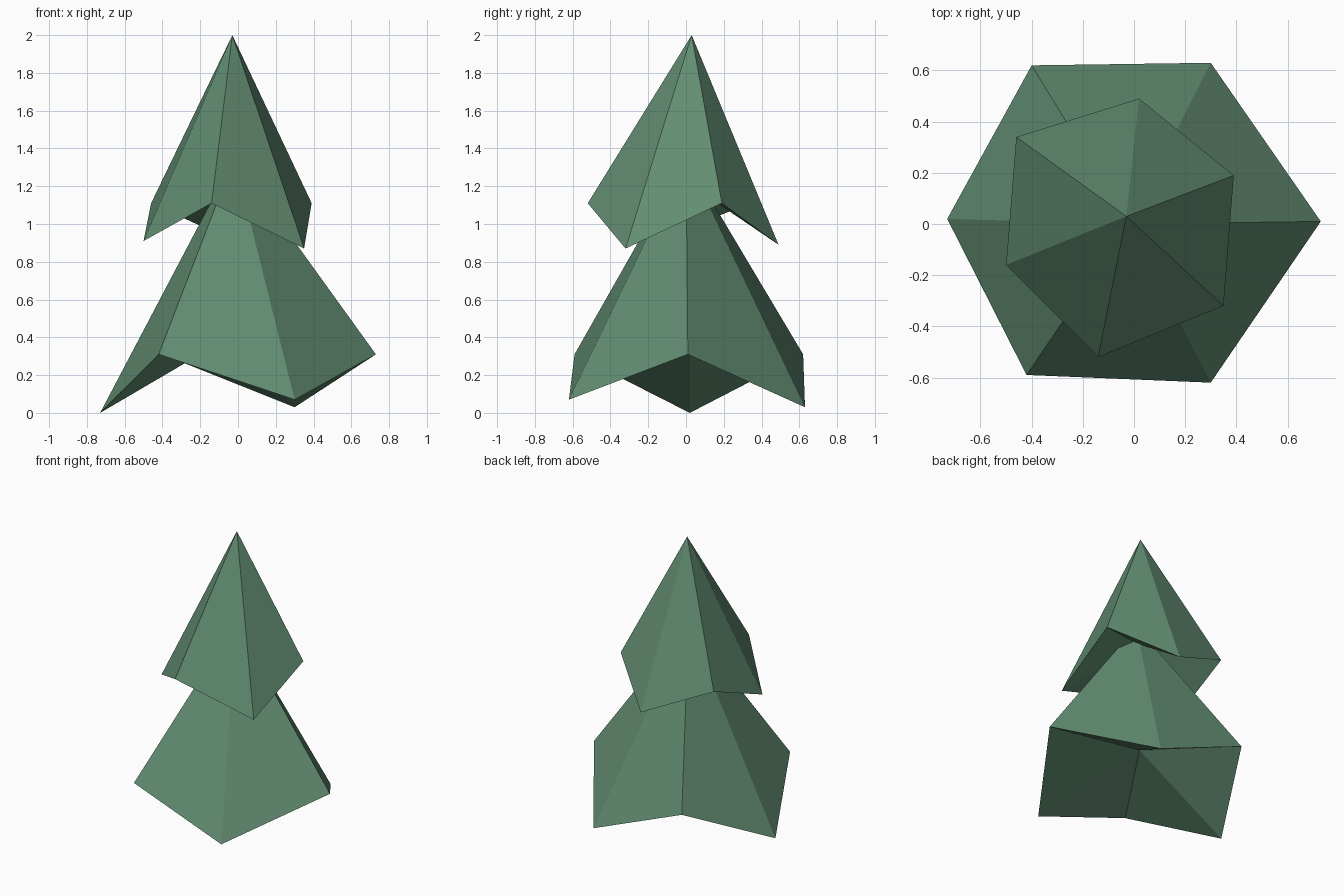
import bpy
import bmesh

default_cube = bpy.data.objects.get("Cube")
if default_cube:
    bpy.data.objects.remove(default_cube, do_unlink=True)

# Single flat foliage colour
foliage = bpy.data.materials.new("foliage_green")
foliage.use_nodes = True
green = (0.125, 0.27, 0.172, 1.0)
foliage.diffuse_color = green
foliage.node_tree.nodes["Principled BSDF"].inputs["Base Color"].default_value = green


def build_tier(name, apex, hollow, rim):
    """Faceted branch tier: a fan up to the apex and a fan into a hollow underside."""
    bm = bmesh.new()
    top = bm.verts.new(apex)
    under = bm.verts.new(hollow)
    ring = [bm.verts.new(point) for point in rim]
    for current, following in zip(ring, ring[1:] + ring[:1]):
        bm.faces.new((current, following, top))
        bm.faces.new((following, current, under))
    bmesh.ops.recalc_face_normals(bm, faces=bm.faces)
    mesh = bpy.data.meshes.new(name)
    bm.to_mesh(mesh)
    bm.free()
    mesh.materials.append(foliage)
    tier = bpy.data.objects.new(name, mesh)
    bpy.context.collection.objects.link(tier)
    return tier


# Wide lower tier, rim alternating between drooping tips and raised notches
build_tier(
    "lower_branches",
    apex=(-0.02, 0.0, 1.35),
    hollow=(-0.03, 0.02, 0.41),
    rim=[
        (0.73, 0.01, 0.31), (0.30, 0.63, 0.03), (-0.40, 0.62, 0.31),
        (-0.73, 0.02, 0.0), (-0.42, -0.59, 0.31), (0.30, -0.62, 0.07),
    ],
)

# Narrower upper tier, turned slightly against the lower one
build_tier(
    "upper_branches",
    apex=(-0.03, 0.03, 2.0),
    hollow=(-0.03, 0.02, 1.21),
    rim=[
        (0.39, 0.19, 1.11), (0.02, 0.49, 0.89), (-0.46, 0.34, 1.11),
        (-0.50, -0.16, 0.91), (-0.14, -0.52, 1.11), (0.35, -0.32, 0.87),
    ],
)
